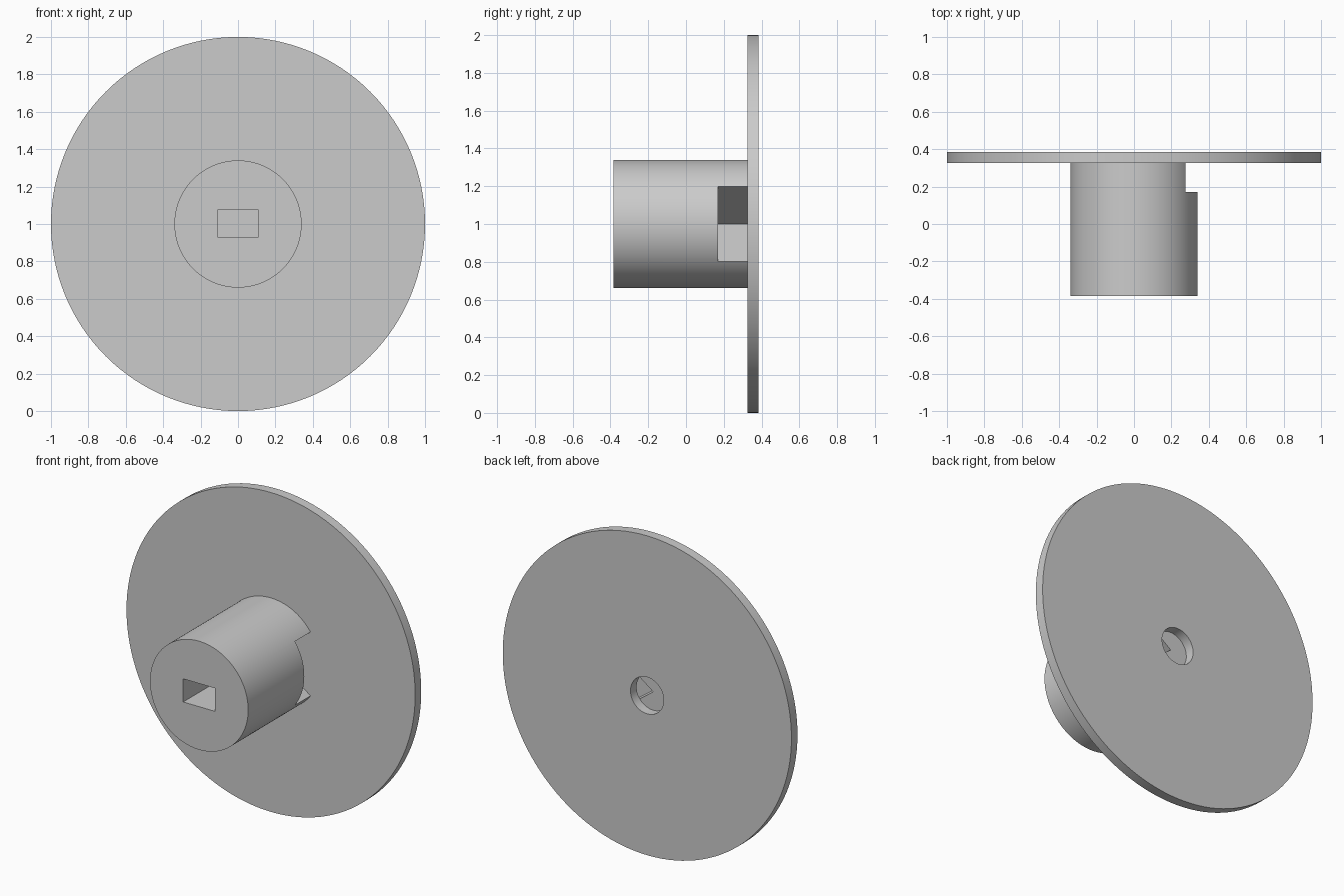
import bpy
import bmesh
import math

if "Cube" in bpy.data.objects:
    bpy.data.objects.remove(bpy.data.objects["Cube"], do_unlink=True)

AXIS_Z = 1.0
HUB_R = 0.34
JOINT_Y, BACK_Y, FRONT_Y = 0.325, 0.385, -0.385

grey = bpy.data.materials.new("plain_grey")
grey.use_nodes = True
grey.diffuse_color = (0.6, 0.6, 0.6, 1)
grey.node_tree.nodes["Principled BSDF"].inputs["Base Color"].default_value = grey.diffuse_color


def circle(radius, sides=128):
    return [(radius * math.cos(2 * math.pi * i / sides),
             radius * math.sin(2 * math.pi * i / sides)) for i in range(sides)]


def prism(name, outline, y0, y1):
    """Extrude an x-z outline, centred on the shared axis, from y0 to y1."""
    bm = bmesh.new()
    face = bm.faces.new([bm.verts.new((x, y0, AXIS_Z + z)) for x, z in outline])
    new = bmesh.ops.extrude_face_region(bm, geom=[face])["geom"]
    bmesh.ops.translate(bm, vec=(0, y1 - y0, 0),
                        verts=[v for v in new if isinstance(v, bmesh.types.BMVert)])
    bmesh.ops.recalc_face_normals(bm, faces=bm.faces)
    mesh = bpy.data.meshes.new(name)
    bm.to_mesh(mesh)
    bm.free()
    mesh.materials.append(grey)
    obj = bpy.data.objects.new(name, mesh)
    bpy.context.collection.objects.link(obj)
    return obj


def activate(obj):
    bpy.ops.object.select_all(action='DESELECT')
    obj.select_set(True)
    bpy.context.view_layer.objects.active = obj


def cut(obj, cutter):
    mod = obj.modifiers.new("cut", 'BOOLEAN')
    mod.operation = 'DIFFERENCE'
    mod.solver = 'EXACT'
    mod.object = cutter
    activate(obj)
    bpy.ops.object.modifier_apply(modifier=mod.name)
    bpy.data.objects.remove(cutter, do_unlink=True)


# Large thin disc with a round centre hole
disc = prism("disc", circle(1.0), JOINT_Y, BACK_Y)
cut(disc, prism("hole_cutter", circle(0.115, 64), JOINT_Y - 0.1, BACK_Y + 0.1))

# Round hub with a blind rectangular socket in its front
hub = prism("hub", circle(HUB_R), FRONT_Y, JOINT_Y)
socket = [(-0.11, -0.07), (0.11, -0.07), (0.11, 0.075), (-0.11, 0.075)]
cut(hub, prism("socket_cutter", socket, FRONT_Y - 0.1, 0.04))

# Wedge notch on the side, next to the disc
half = math.radians(36)
reach = 2 * HUB_R
wedge = [(0, 0), (reach, -reach * math.tan(half)), (reach, reach * math.tan(half))]
cut(hub, prism("notch_cutter", wedge, 0.17, JOINT_Y + 0.1))

for part in (disc, hub):
    activate(part)
    bpy.ops.object.shade_smooth_by_angle(angle=math.radians(30))
